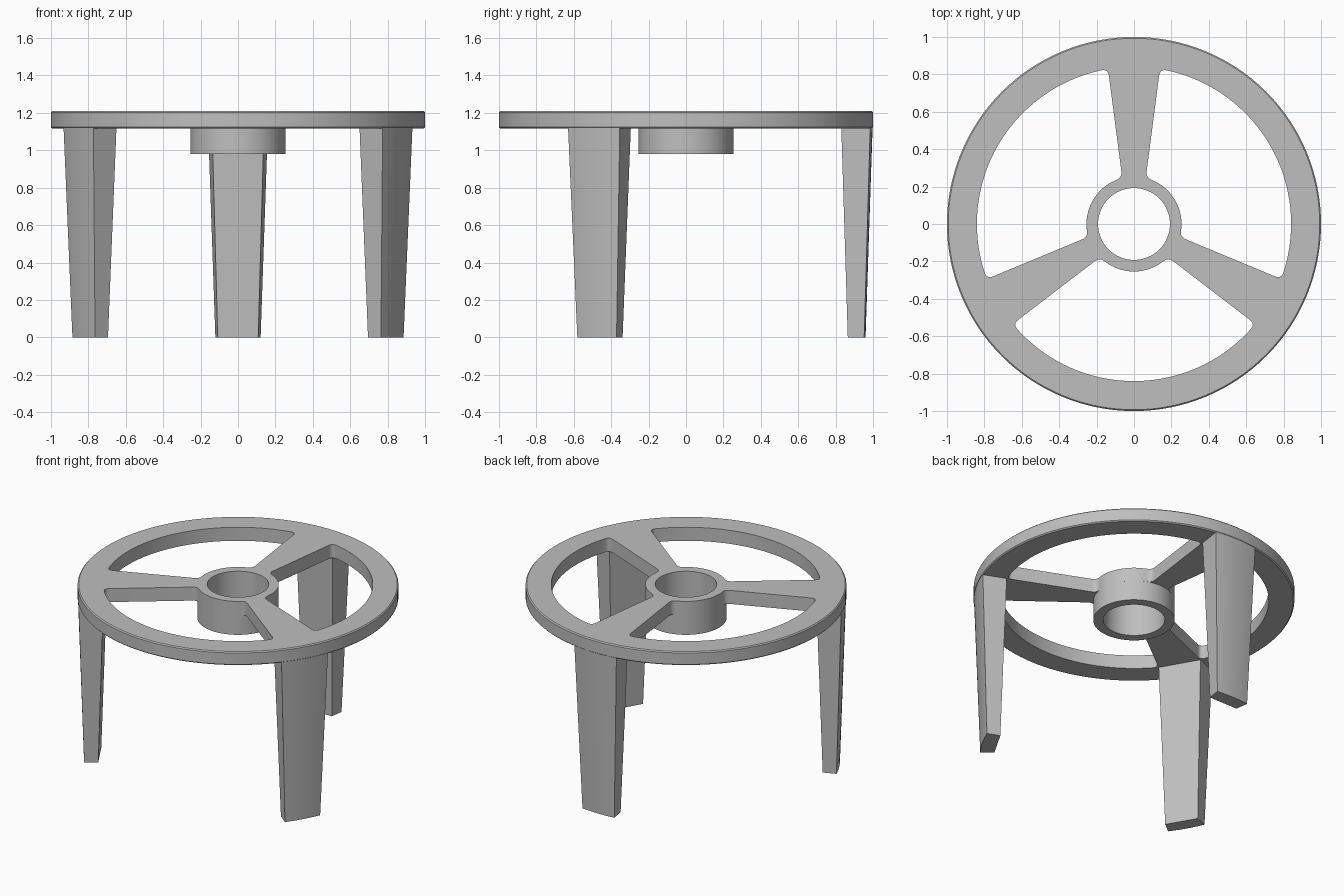
import bpy, bmesh
from math import sin, cos, asin, sqrt, pi, radians
from mathutils import Vector, Matrix

if "Cube" in bpy.data.objects:
    bpy.data.objects.remove(bpy.data.objects["Cube"])

TOP, UNDER, HUB_LOW = 1.21, 1.117, 0.98
RIM_IN, HUB_OUT, HUB_IN = 0.84, 0.254, 0.192
CHAMFER = 0.007
SPOKES = [radians(a) for a in (90, 210, 330)]

grey = bpy.data.materials.new("plain grey")
grey.use_nodes = True
colour = (0.52, 0.52, 0.52, 1)
grey.diffuse_color = colour
grey.node_tree.nodes["Principled BSDF"].inputs["Base Color"].default_value = colour


def finish(name, bm):
    bmesh.ops.recalc_face_normals(bm, faces=bm.faces)
    mesh = bpy.data.meshes.new(name)
    bm.to_mesh(mesh)
    bm.free()
    mesh.materials.append(grey)
    obj = bpy.data.objects.new(name, mesh)
    bpy.context.collection.objects.link(obj)
    bpy.ops.object.select_all(action='DESELECT')
    obj.select_set(True)
    bpy.context.view_layer.objects.active = obj
    bpy.ops.object.shade_smooth_by_angle(angle=radians(30))
    return obj


def polar(r, a):
    return Vector((r * cos(a), r * sin(a), 0))


def arc(r, a, b, n):
    return [polar(r, a + (b - a) * i / n) for i in range(n + 1)]


def fillet(a, corner, b, n=6):
    ts = [i / n for i in range(1, n)]
    return [a * (1 - t) ** 2 + corner * 2 * t * (1 - t) + b * t * t for t in ts]


def half_width(d):
    return 0.065 + 0.132 * (d - 0.27)


def opening(start):
    """Rounded gap between the spoke at this angle and the next one."""
    end = start + 2 * pi / 3
    oh = asin(half_width(HUB_OUT) / HUB_OUT)
    orim = asin(half_width(0.83) / RIM_IN)
    h0, h1 = polar(HUB_OUT, start + oh), polar(HUB_OUT, end - oh)
    r0, r1 = polar(RIM_IN, start + orim), polar(RIM_IN, end - orim)
    f = 0.036
    rim = arc(RIM_IN, start + orim + f / RIM_IN, end - orim - f / RIM_IN, 36)
    hub = arc(HUB_OUT, end - oh - f / HUB_OUT, start + oh + f / HUB_OUT, 20)
    side = f / (r0 - h0).length
    a, b = h0.lerp(r0, side), r0.lerp(h0, side)
    c, d = r1.lerp(h1, side), h1.lerp(r1, side)
    return ([a, b] + fillet(b, r0, rim[0]) + rim + fillet(rim[-1], r1, c)
            + [c, d] + fillet(d, h1, hub[0]) + hub + fillet(hub[-1], h0, a))


# Top plate: rim, spokes and hub face cut from one sheet
bm = bmesh.new()
loops = [arc(1 - CHAMFER, 0, 2 * pi, 128)[:-1], arc(HUB_IN, 0, 2 * pi, 64)[:-1]]
loops += [opening(a) for a in SPOKES]
edges = []
for loop in loops:
    vs = [bm.verts.new(p + Vector((0, 0, UNDER))) for p in loop]
    edges += [bm.edges.new((v, vs[i - 1])) for i, v in enumerate(vs)]
bmesh.ops.triangle_fill(bm, use_beauty=True, use_dissolve=False, edges=edges,
                        normal=(0, 0, 1))
sheet = bm.faces[:]
upper = bmesh.ops.duplicate(bm, geom=sheet + bm.edges[:] + bm.verts[:])
bmesh.ops.translate(bm, vec=(0, 0, TOP - UNDER),
                    verts=[g for g in upper["geom"] if isinstance(g, bmesh.types.BMVert)])
bmesh.ops.bridge_loops  # walls are made edge by edge so holes stay paired
for e in edges:
    other = upper["edge_map"][e]
    v0, v1 = e.verts
    w0, w1 = (upper["vert_map"][v] for v in (v0, v1))
    bm.faces.new((v0, v1, w1, w0))
bmesh.ops.recalc_face_normals(bm, faces=bm.faces)
bm.normal_update()
# Chamfered outer edge
wall = [f for f in bm.faces if abs(f.normal.z) < 0.5
        and f.calc_center_median().xy.length > 0.95]
bmesh.ops.inset_region(bm, faces=wall, thickness=CHAMFER, depth=CHAMFER,
                       use_even_offset=True)
finish("top_plate", bm)

# Hub tube hanging below the plate
bm = bmesh.new()
profile = [(HUB_OUT, UNDER), (HUB_OUT, HUB_LOW), (HUB_IN, HUB_LOW), (HUB_IN, UNDER)]
vs = [bm.verts.new((r, 0, z)) for r, z in profile]
line = [bm.edges.new(p) for p in zip(vs, vs[1:])]
bmesh.ops.spin(bm, geom=vs + line, axis=(0, 0, 1), cent=(0, 0, 0),
               angle=2 * pi, steps=64, use_merge=True)
bmesh.ops.remove_doubles(bm, verts=bm.verts, dist=0.0001)
finish("hub_tube", bm)


# Tapered legs: flat inner face, curved outer face
def leg_section(z, inner, inner_w, outer, outer_w):
    a = asin(outer_w / outer)
    pts = [Vector((inner, inner_w, 0)), Vector((inner, -inner_w, 0))]
    return [p + Vector((0, 0, z)) for p in pts + arc(outer, -a, a, 10)]


for name, angle in zip(("back_leg", "right_leg", "left_leg"), SPOKES):
    bm = bmesh.new()
    low = [bm.verts.new(p) for p in leg_section(0, 0.865, 0.108, 0.96, 0.121)]
    high = [bm.verts.new(p) for p in leg_section(UNDER + 0.015, 0.83, 0.139, 0.998, 0.16)]
    for i in range(len(low)):
        bm.faces.new((low[i - 1], low[i], high[i], high[i - 1]))
    bm.faces.new(low)
    bm.faces.new(high)
    bm.transform(Matrix.Rotation(angle, 4, 'Z'))
    finish(name, bm)
